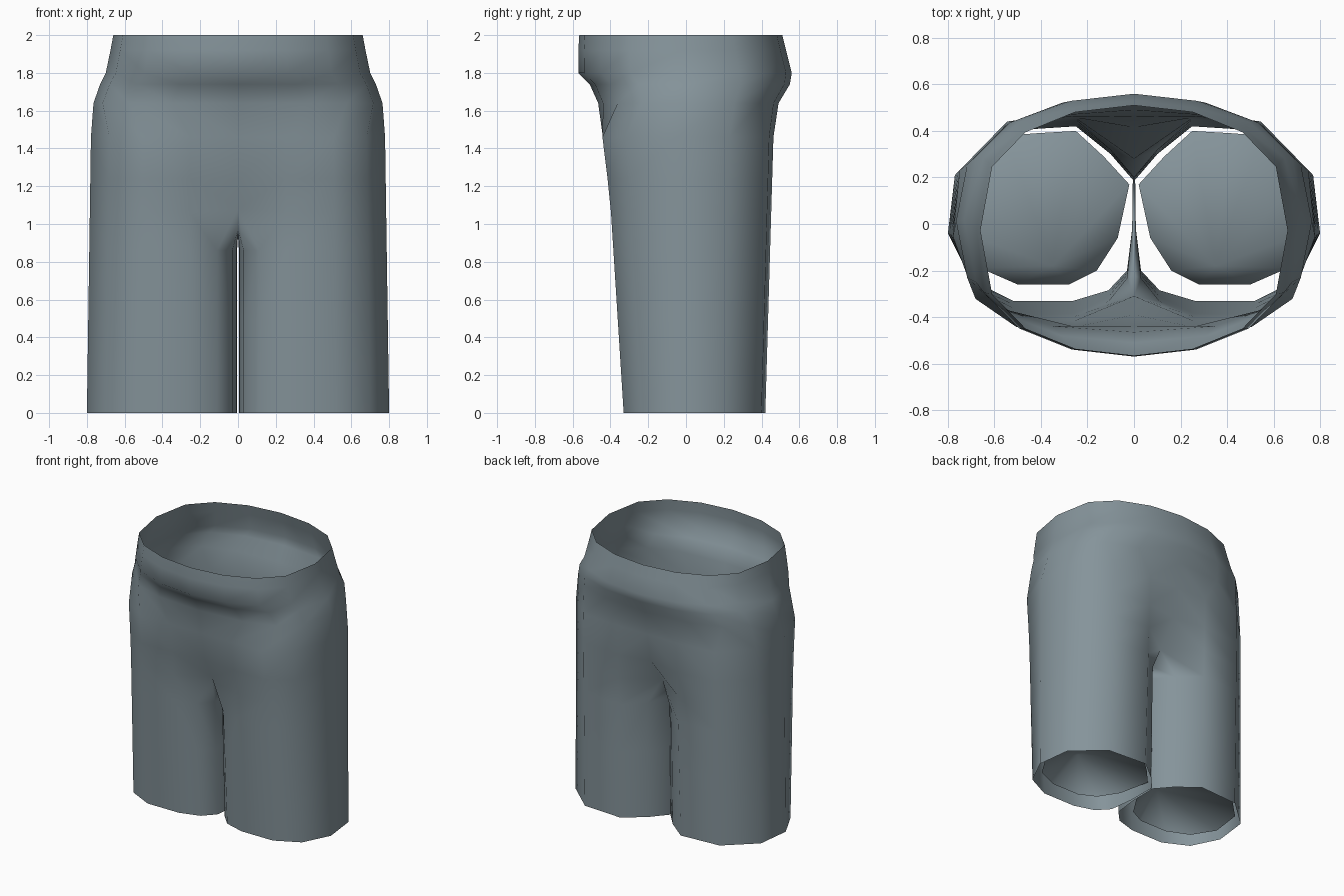
import bpy, bmesh
from math import sin, cos, radians

if "Cube" in bpy.data.objects:
    bpy.data.objects.remove(bpy.data.objects["Cube"])

cloth = bpy.data.materials.new("grey_blue_cloth")
cloth.diffuse_color = (.235, .295, .325, 1)
cloth.use_nodes = True
cloth.node_tree.nodes["Principled BSDF"].inputs["Base Color"].default_value = cloth.diffuse_color

# plan of one leg at the hem: 0-8 outer arc front to back, 9-11 inner thigh
HEM = [(.11, -.285), (.26, -.33), (.52, -.33), (.70, -.24), (.80, -.04), (.77, .21),
       (.56, .40), (.25, .42), (.10, .30), (.005, .19), (.008, -.02), (.03, -.20)]
# plan of the panel inside each leg
PANEL = [(.16, -.20), (.28, -.26), (.50, -.26), (.66, -.19), (.76, -.03), (.73, .20),
         (.55, .38), (.42, .39), (.25, .40), (.13, .29), (.02, .17), (.07, -.06)]


def leg_ring(z, grow=.23):
    front = 1 + grow * z / 1.2
    back = 1 + .07 * z
    return [(x * (1 - .022 * z / 1.2) if x > .2 else x,
             y * (front if y < 0 else back), z) for x, y in HEM]


def arc_ring(z, rx, yf, yb, ex=1.0, ey=.7):
    c, h = (yf + yb) / 2, (yb - yf) / 2
    pts = []
    for k in range(9):
        a = radians(-90 + 22.5 * k)
        s = 1 if sin(a) >= 0 else -1
        x = 0 if k in (0, 8) else rx * cos(a) ** ex
        pts.append((x, c + h * s * abs(sin(a)) ** ey, z))
    return pts


def hip_ring(z, front, back, grow):
    pts = leg_ring(z, grow)[:9]
    pts[0], pts[8] = (0, front, z), (0, back, z)
    return pts


def finish(bm, name, flip=False):
    bmesh.ops.recalc_face_normals(bm, faces=bm.faces)
    if flip:
        bmesh.ops.reverse_faces(bm, faces=bm.faces)
    me = bpy.data.meshes.new(name)
    bm.to_mesh(me)
    bm.free()
    me.materials.append(cloth)
    ob = bpy.data.objects.new(name, me)
    bpy.context.collection.objects.link(ob)
    mod = ob.modifiers.new("mirror", 'MIRROR')
    mod.merge_threshold = .002
    for p in me.polygons:
        p.use_smooth = True
    return ob


# crotch ring: outer arc plus the seam joining both legs on the centre plane
crotch = leg_ring(1.06)
crotch[0], crotch[8] = (0, -.31, 1.08), (0, .28, 1.05)
crotch[9:] = [(0, .20, .95), (0, 0, .94), (0, -.22, .97)]

rings = [leg_ring(z) for z in (0, .25, .5, .86)] + [crotch]
rings += [hip_ring(1.24, -.39, .415, .25), hip_ring(1.46, -.44, .46, .28),
          arc_ring(1.64, .765, -.465, .49, .82),
          arc_ring(1.74, .73, -.51, .55, .9),
          arc_ring(1.80, .70, -.57, .56),
          arc_ring(1.92, .675, -.57, .53),
          arc_ring(2.0, .66, -.565, .51)]

# shorts: one half, mirrored
bm = bmesh.new()
rows = [[bm.verts.new(p) for p in r] for r in rings]
for lo, hi in zip(rows, rows[1:]):
    closed = len(hi) == 12
    for k in range(12 if closed else 8):
        j = (k + 1) % 12
        bm.faces.new((lo[k], lo[j], hi[j], hi[k]))
finish(bm, "shorts")

# hollow panels closing each leg just above the hem, steepest at the front
bm = bmesh.new()
edge = [bm.verts.new((x, y, .05)) for x, y in PANEL]
tip = bm.verts.new((.35, -.18, .3))
for k in range(12):
    bm.faces.new((edge[k], edge[(k + 1) % 12], tip))
finish(bm, "leg_inner_panels", True)
